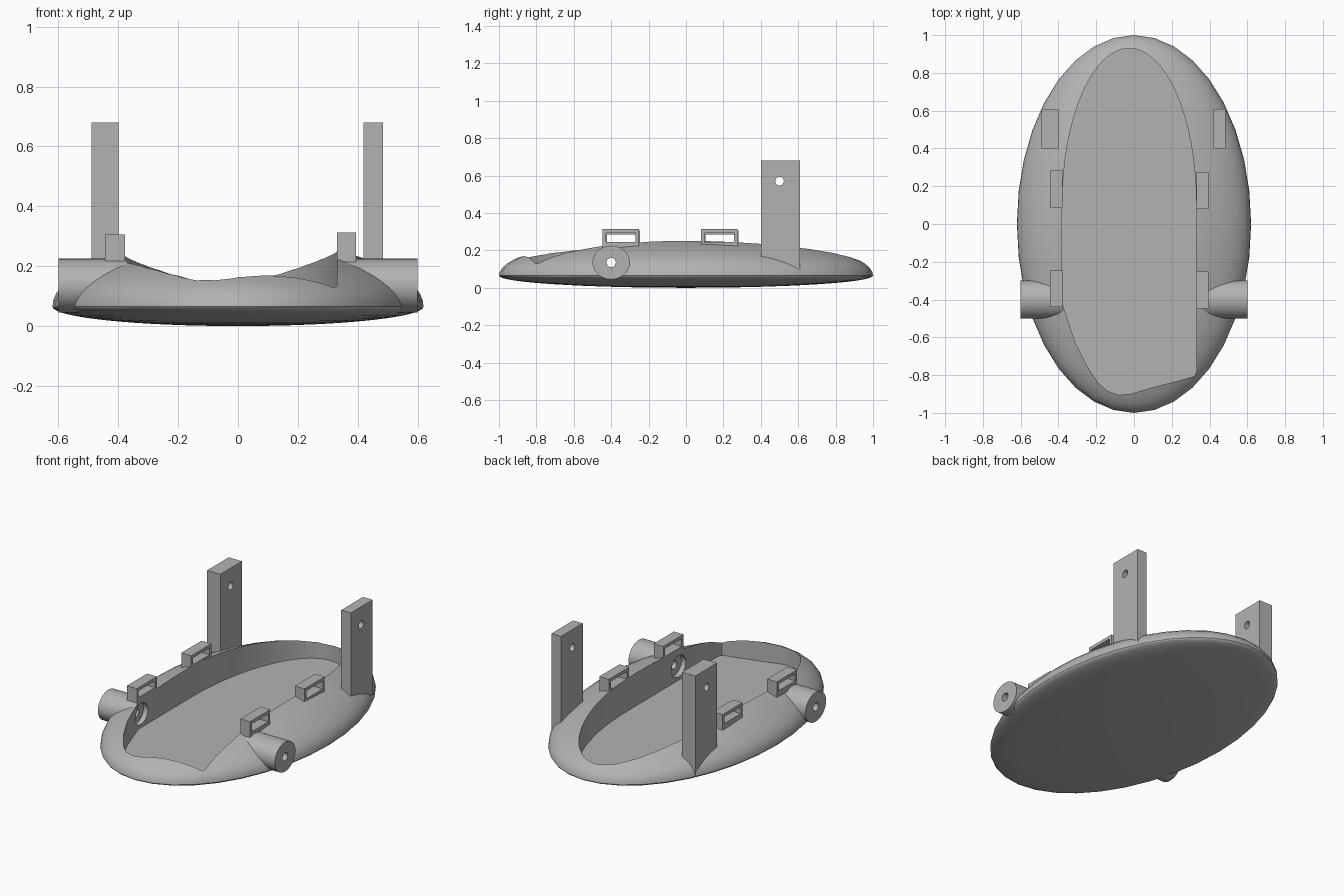
import bpy, bmesh, math
from mathutils import Matrix, Vector

old = bpy.data.objects.get("Cube")
if old:
    bpy.data.objects.remove(old, do_unlink=True)

grey = bpy.data.materials.new("plain grey")
grey.use_nodes = True
COLOUR = (0.45, 0.45, 0.45, 1)
grey.diffuse_color = COLOUR
grey.node_tree.nodes["Principled BSDF"].inputs["Base Color"].default_value = COLOUR


def finish(name, bm):
    bmesh.ops.recalc_face_normals(bm, faces=bm.faces)
    mesh = bpy.data.meshes.new(name)
    bm.to_mesh(mesh)
    bm.free()
    mesh.materials.append(grey)
    obj = bpy.data.objects.new(name, mesh)
    bpy.context.collection.objects.link(obj)
    return obj


def box(name, low, high):
    low, high = Vector(low), Vector(high)
    bm = bmesh.new()
    place = Matrix.Translation((low + high) / 2) @ Matrix.Diagonal((*(high - low), 1))
    bmesh.ops.create_cube(bm, size=1, matrix=place)
    return finish(name, bm)


def rod(name, x0, x1, y, z, ry, rz, sides=32):
    """Oval rod lying along x."""
    bm = bmesh.new()
    place = (Matrix.Translation(((x0 + x1) / 2, y, z))
             @ Matrix.Diagonal((abs(x1 - x0), ry, rz, 1))
             @ Matrix.Rotation(math.pi / 2, 4, "Y"))
    bmesh.ops.create_cone(bm, cap_ends=True, segments=sides, radius1=1, radius2=1,
                          depth=1, matrix=place)
    return finish(name, bm)


def activate(obj):
    bpy.ops.object.select_all(action="DESELECT")
    obj.select_set(True)
    bpy.context.view_layer.objects.active = obj


def cut(obj, *cutters):
    activate(obj)
    for cutter in cutters:
        mod = obj.modifiers.new("cut", "BOOLEAN")
        mod.operation = "DIFFERENCE"
        mod.solver = "EXACT"
        mod.object = cutter
        bpy.ops.object.modifier_apply(modifier=mod.name)


def discard(*objs):
    for obj in objs:
        bpy.data.objects.remove(obj, do_unlink=True)


def smooth(obj):
    activate(obj)
    bpy.ops.object.shade_smooth_by_angle(angle=math.radians(30))


# Hull: domed upper half, shallow lower half
SEAM, DOME = 0.065, 0.22
bm = bmesh.new()
bmesh.ops.create_uvsphere(bm, u_segments=36, v_segments=32, radius=1)
for v in bm.verts:
    v.co.x *= 0.62
    v.co.z = SEAM + v.co.z * (DOME if v.co.z > 0 else SEAM)
hull = finish("hull", bm)

# Cavity outline: half oval at the back, straight sides, skewed front
outline = [(-0.025 + 0.355 * math.cos(a), 0.1 + 0.83 * math.sin(a))
           for a in (math.pi * i / 32 for i in range(33))]
outline += [(-0.38, -0.42), (-0.35, -0.51), (-0.31, -0.63), (-0.25, -0.75),
            (-0.19, -0.84), (-0.14, -0.885), (-0.08, -0.905), (-0.02, -0.9),
            (0.1, -0.865), (0.29, -0.815), (0.32, -0.805), (0.33, -0.78)]
bm = bmesh.new()
base = bm.faces.new([bm.verts.new((x, y, 0.05)) for x, y in outline])
grown = bmesh.ops.extrude_face_region(bm, geom=[base])["geom"]
bmesh.ops.translate(bm, vec=(0, 0, 0.5),
                    verts=[g for g in grown if isinstance(g, bmesh.types.BMVert)])
cavity = finish("cavity_cutter", bm)

# Side pivots, bored through to the cavity with a recess on the inner wall
PY, PZ = -0.4, 0.135
bore = rod("bore_cutter", -0.8, 0.8, PY, PZ, 0.025, 0.025, 20)
recess = rod("recess_cutter", -0.41, 0.36, PY, PZ, 0.07, 0.065)
cut(hull, cavity, bore, recess)
smooth(hull)
for side, s in (("left", 1), ("right", -1)):
    pivot = rod(side + "_pivot", s * 0.35, s * 0.6, PY, PZ, 0.1, 0.09, 48)
    cut(pivot, cavity, bore, recess)
    smooth(pivot)
discard(cavity, bore, recess)

# Upright posts with a cross hole
hole = rod("post_hole_cutter", -0.8, 0.8, 0.5, 0.57, 0.023, 0.023, 20)
for side, x0, x1 in (("left", 0.42, 0.485), ("right", -0.49, -0.4)):
    post = box(side + "_post", (x0, 0.4, 0.07), (x1, 0.61, 0.68))
    cut(post, hole)
    smooth(post)
discard(hole)

# Rectangular strap loops on the rim
for side, x0, x1, top, shift in (("left", 0.33, 0.395, 0.313, 0),
                                 ("right", -0.445, -0.378, 0.306, 0.007)):
    for place, y0 in (("front", -0.447), ("rear", 0.08)):
        y0 += shift
        y1 = y0 + 0.195
        loop = box(f"{side}_{place}_loop", (x0, y0, 0.21), (x1, y1, top))
        slot = box("slot_cutter", (-0.8, y0 + 0.018, 0.245), (0.8, y1 - 0.018, top - 0.02))
        cut(loop, slot)
        discard(slot)
